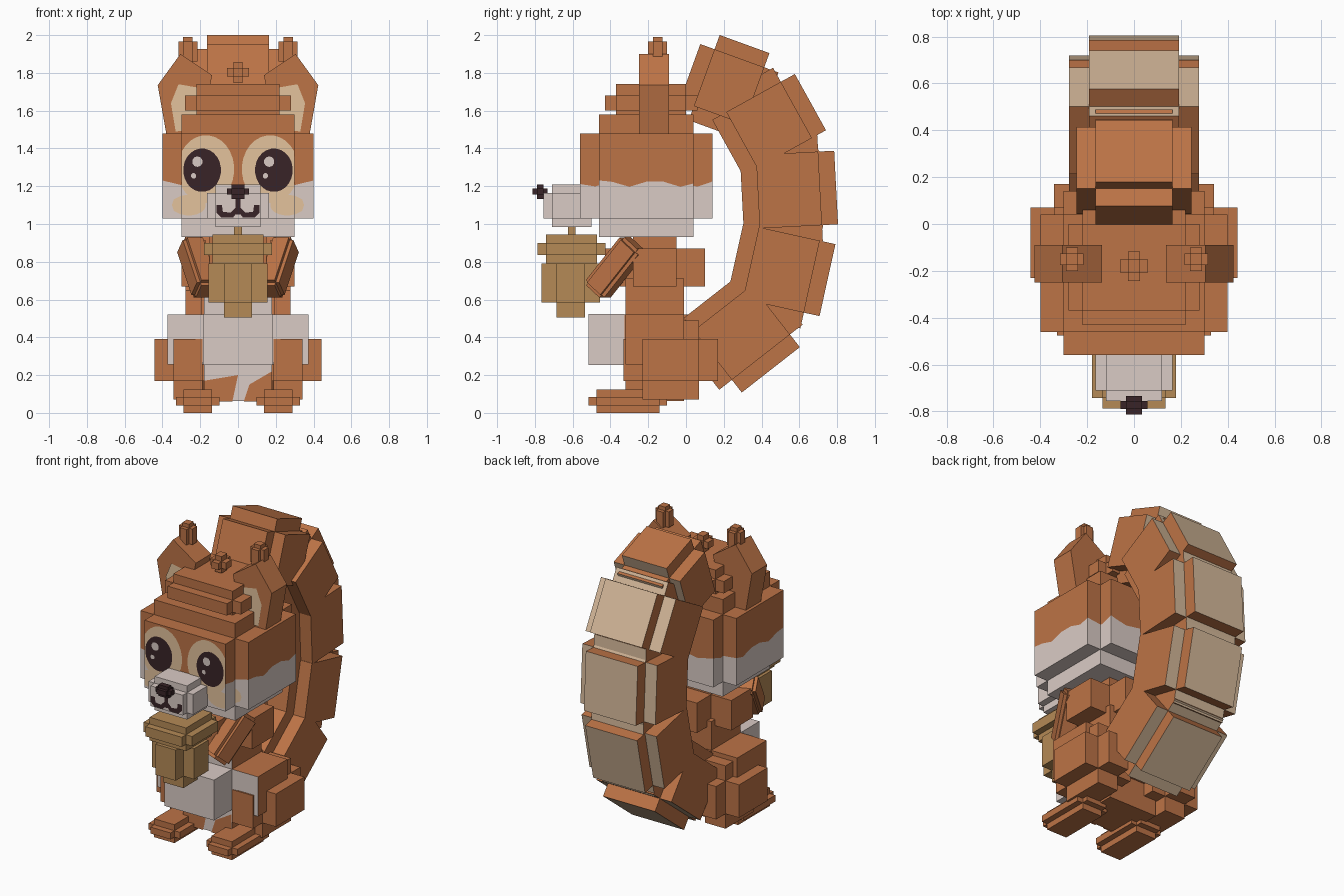
import bpy, bmesh, math
from mathutils import Vector, Matrix, Euler

if "Cube" in bpy.data.objects:
    bpy.data.objects.remove(bpy.data.objects["Cube"])


def material(name, srgb):
    m = bpy.data.materials.new(name)
    m.diffuse_color = [((c / 255 + 0.055) / 1.055) ** 2.4 for c in srgb] + [1]
    m.use_nodes = True
    m.node_tree.nodes["Principled BSDF"].inputs["Base Color"].default_value = m.diffuse_color
    return m


ORANGE = material("orange fur", (188, 115, 70))
WHITE = material("white fur", (218, 203, 197))
CREAM = material("cream fur", (227, 194, 156))
TAIL_CREAM = material("tail cream", (213, 185, 154))
ACORN = material("acorn brown", (181, 138, 86))
DARK = material("dark brown", (56, 36, 39))


def finish(name, bm, mats, loc=(0, 0, 0), rot=None):
    me = bpy.data.meshes.new(name)
    bm.to_mesh(me)
    bm.free()
    for m in mats:
        me.materials.append(m)
    ob = bpy.data.objects.new(name, me)
    ob.location = loc
    if rot:
        ob.rotation_euler = rot
    bpy.context.collection.objects.link(ob)
    return ob


def stepped_box(name, lo, hi, ext, mats, paint=None, rot=None, cuts=None):
    """Three crossing boxes: a core stretched by ext along each axis in turn."""
    lo, hi = Vector(lo), Vector(hi)
    mid, half = (lo + hi) / 2, (hi - lo) / 2
    bm = bmesh.new()
    for axis in range(3):
        size = half.copy()
        size[axis] += ext
        bmesh.ops.create_cube(bm, size=2, matrix=Matrix.Diagonal((*size, 1)))
    if cuts:
        cuts(bm, mid)
    bm.normal_update()
    if paint:
        for f in bm.faces:
            f.material_index = paint(f.calc_center_median() + mid, f.normal)
    return finish(name, bm, mats, mid, rot)


def plate(name, pts, y, mat, depth=0.0):
    """Flat shape in the xz plane facing the front, optionally extruded backwards."""
    bm = bmesh.new()
    face = bm.faces.new([bm.verts.new((x, y, z)) for x, z in pts])
    bm.normal_update()
    if face.normal.y > 0:
        face.normal_flip()
    if depth:
        r = bmesh.ops.extrude_face_region(bm, geom=[face], use_keep_orig=True)
        vs = [v for v in r["geom"] if isinstance(v, bmesh.types.BMVert)]
        bmesh.ops.translate(bm, verts=vs, vec=(0, depth, 0))
        bmesh.ops.recalc_face_normals(bm, faces=bm.faces[:])
    return finish(name, bm, [mat])


def oval(cx, cz, rx, rz, n=24, xmin=-9, xmax=9):
    return [(min(max(cx + rx * math.cos(t), xmin), xmax), cz + rz * math.sin(t))
            for t in (2 * math.pi * (i + 0.5) / n for i in range(n))]


# Head with a wavy border between orange and white fur
def wavy_cut(bm, mid):
    def cut(co, no):
        bmesh.ops.bisect_plane(bm, geom=bm.verts[:] + bm.edges[:] + bm.faces[:],
                               plane_co=co, plane_no=no)
    for i in range(-3, 4):
        cut((i * 0.09, 0, 0), (1, 0, 0))
        cut((0, i * 0.09, 0), (0, 1, 0))
    h = 1.215 - mid.z
    cut((0, 0, h), (0, 0, 1))
    for v in bm.verts:
        if abs(v.co.z - h) < 1e-4:
            v.co.z += 0.018 * math.sin(23 * v.co.y + 17 * abs(v.co.x))


stepped_box("head", (-0.3, -0.46, 1.03), (0.3, 0.04, 1.48), 0.1, [ORANGE, WHITE],
            lambda c, n: int(c.z < 1.22), cuts=wavy_cut)
stepped_box("head_crown", (-0.22, -0.37, 1.6), (0.22, 0, 1.68), 0.06, [ORANGE])
stepped_box("head_tuft", (-0.025, -0.21, 1.78), (0.025, -0.15, 1.825), 0.033, [ORANGE])

# Snout, nose and mouth
stepped_box("snout", (-0.12, -0.71, 1.03), (0.12, -0.5, 1.165), 0.045, [WHITE])
stepped_box("nose", (-0.035, -0.79, 1.155), (0.035, -0.755, 1.187), 0.022, [DARK])
plate("mouth_line", [(-0.012, 1.05), (0.012, 1.05), (0.012, 1.14), (-0.012, 1.14)], -0.758, DARK)
for s, side in ((-1, "left"), (1, "right")):
    plate("smile_" + side, [(s * x, z) for x, z in (
        (0, 1.07), (0.025, 1.035), (0.09, 1.035), (0.115, 1.06), (0.115, 1.1),
        (0.085, 1.1), (0.08, 1.065), (0.04, 1.06), (0.015, 1.085))], -0.758, DARK)

    # Eyes and cheeks
    plate("eye_patch_" + side, oval(s * 0.17, 1.29, 0.15, 0.18, 28, -0.298, 0.298), -0.563, CREAM)
    plate("eye_" + side, oval(s * 0.19, 1.285, 0.1, 0.115), -0.566, DARK)
    plate("eye_shine_" + side, oval(s * 0.19 - 0.025, 1.33, 0.028, 0.028, 10), -0.569, WHITE)
    plate("eye_glint_" + side, oval(s * 0.19 - 0.045, 1.255, 0.015, 0.015, 8), -0.569, WHITE)
    plate("cheek_" + side, oval(s * 0.26, 1.1, 0.09, 0.055, 20, -0.299, 0.299), -0.563, CREAM)
    plate("cheek_edge_" + side,
          [(s * x, z) for x, z in ((0.301, 1.05), (0.34, 1.07), (0.35, 1.1), (0.34, 1.13), (0.301, 1.15))],
          -0.463, CREAM)

    # Ears
    plate("ear_" + side, [(s * x, z) for x, z in (
        (0.425, 1.735), (0.305, 1.9), (0.137, 1.787), (0.2, 1.48), (0.38, 1.48))], -0.25, ORANGE, 0.16)
    plate("inner_ear_" + side, [(s * x, z) for x, z in (
        (0.315, 1.74), (0.2, 1.72), (0.2, 1.5), (0.33, 1.49), (0.355, 1.64))], -0.257, CREAM)
    stepped_box("ear_tuft_" + side, (s * 0.265 - 0.025, -0.175, 1.86), (s * 0.265 + 0.025, -0.125, 1.965),
                0.025, [ORANGE])

    # Arms reaching in to the acorn
    a, b = Vector((s * 0.25, -0.28, 0.89)), Vector((s * 0.17, -0.47, 0.65))
    arm_mid, d = (a + b) / 2, b - a
    h = Vector((0.045, 0.05, d.length / 2 - 0.01))
    stepped_box("arm_" + side, arm_mid - h, arm_mid + h, 0.02, [ORANGE],
                rot=d.to_track_quat("Z", "Y").to_euler())

    # Haunches and feet
    x = s * 0.265
    stepped_box("haunch_" + side, (x - 0.077, -0.23, 0.17), (x + 0.077, 0.07, 0.39), 0.1, [ORANGE])
    x = s * 0.213
    stepped_box("foot_" + side, (x - 0.075, -0.475, 0.04), (x + 0.075, -0.14, 0.083), 0.04, [ORANGE])
    plate("belly_edge_" + side, [(s * p, z) for p, z in (
        (0.18, 0.255), (0.2, 0.3), (0.2, 0.36), (0.27, 0.45), (0.27, 0.52), (0.18, 0.52))], -0.325, WHITE)

# Body and chest with white front fur
stepped_box("body", (-0.18, -0.32, 0.255), (0.18, -0.01, 0.52), 0.192, [ORANGE, WHITE],
            lambda c, n: int(n.y < -0.5 and abs(c.z - 0.3875) < 0.01))
plate("belly_underside_fur_left", [(-0.18, 0.06), (-0.03, 0.06), (0.0, 0.2), (-0.18, 0.17)], -0.325, ORANGE)
plate("belly_underside_fur_right", [(0.03, 0.06), (0.18, 0.06), (0.18, 0.22), (0.06, 0.15)], -0.325, ORANGE)
bm = bmesh.new()
bmesh.ops.create_cube(bm, size=1, matrix=Matrix.Diagonal((0.366, 0.19, 0.27, 1)))
finish("white_belly", bm, [WHITE], (0, -0.42, 0.3875))
stepped_box("chest", (-0.15, -0.28, 0.67), (0.15, -0.05, 0.87), 0.15, [ORANGE])

# Acorn
stepped_box("acorn_cap", (-0.135, -0.742, 0.835), (0.135, -0.47, 0.9), 0.045, [ACORN])
stepped_box("acorn_nut", (-0.075, -0.685, 0.585), (0.075, -0.535, 0.79), 0.08, [ACORN])
bm = bmesh.new()
bmesh.ops.create_cube(bm, size=1, matrix=Matrix.Diagonal((0.04, 0.04, 0.06, 1)))
finish("acorn_stalk", bm, [ACORN], (0, -0.605, 0.96))

# Curling tail: centre y, z, tilt, half sizes, step
core = (0.192, 0.165, 0.195)
segments = [
    (0.295, 0.425, -52, core, 0.085),
    (0.505, 0.757, -12.5, core, 0.085),
    (0.545, 1.18, 3, core, 0.085),
    (0.44, 1.524, 29, (0.192, 0.165, 0.17), 0.085),
    (0.228, 1.727, -20, (0.165, 0.14, 0.16), 0.08),
]
for i, (y, z, tilt, half, step) in enumerate(segments):
    c, h = Vector((0, y, z)), Vector(half)
    stepped_box("tail_segment_%d" % (i + 1), c - h, c + h, step, [ORANGE, TAIL_CREAM],
                lambda p, n: int(n.y > 0.5), rot=Euler((math.radians(tilt), 0, 0)))
